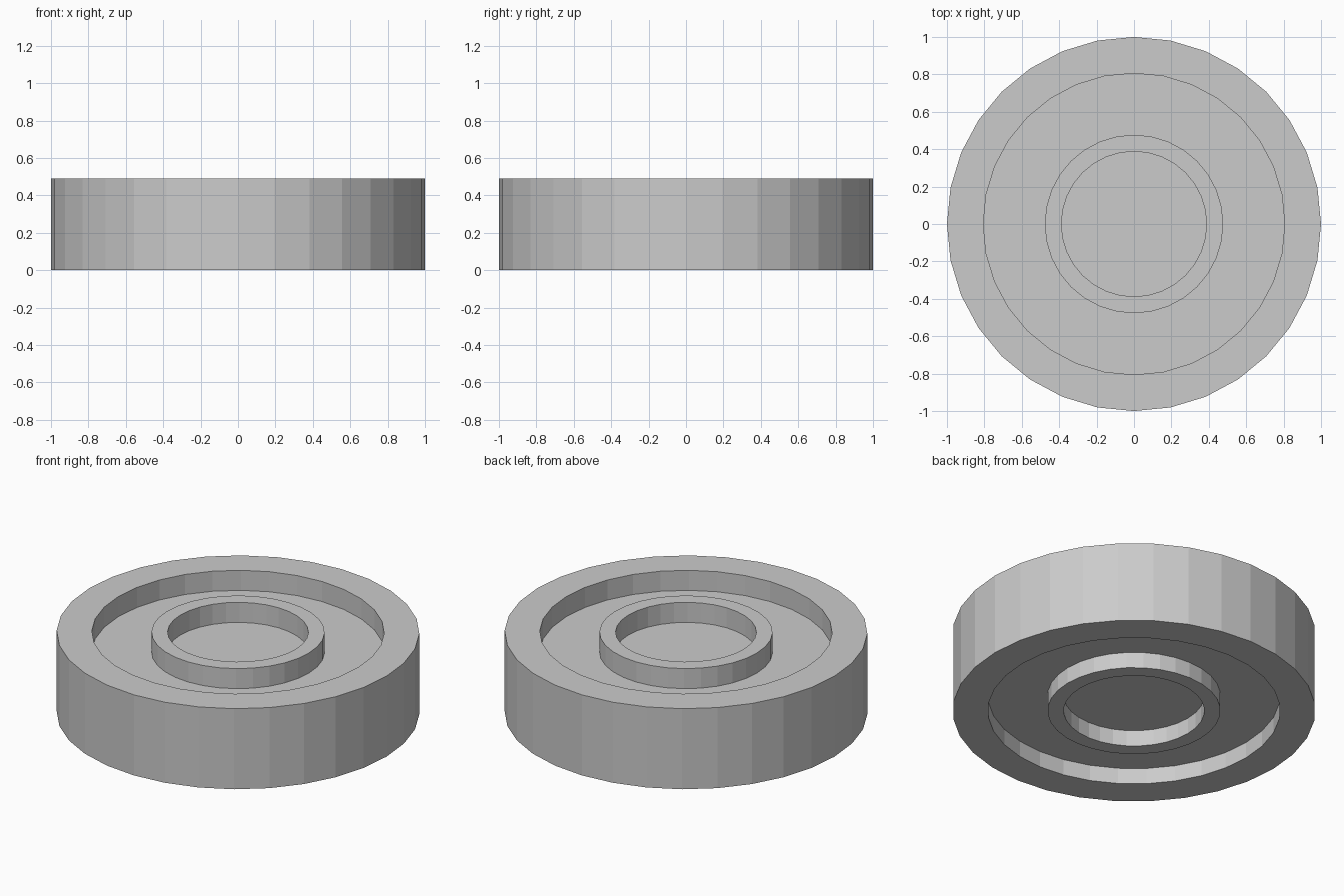
import bpy, bmesh
from math import cos, sin, tau

if "Cube" in bpy.data.objects:
    bpy.data.objects.remove(bpy.data.objects["Cube"])

SIDES = 32
HEIGHT = 0.49
FLOOR_TOP, FLOOR_BOTTOM = 0.368, 0.097   # web between the two recesses
R_OUTER, R_RIM, R_HUB, R_BORE = 1.0, 0.806, 0.477, 0.388


def lathe(name, profile):
    """Spin a profile (radius, z) that starts and ends on the axis."""
    bm = bmesh.new()
    rings = [[bm.verts.new((r * cos(tau * i / SIDES), r * sin(tau * i / SIDES), z))
              for i in range(SIDES)] for r, z in profile]
    for a, b in zip(rings, rings[1:]):
        for i in range(SIDES):
            j = (i + 1) % SIDES
            bm.faces.new((a[i], a[j], b[j], b[i]))
    # Flat discs close both ends
    bm.faces.new(rings[0][::-1])
    bm.faces.new(rings[-1])
    bmesh.ops.recalc_face_normals(bm, faces=bm.faces[:])
    mesh = bpy.data.meshes.new(name)
    bm.to_mesh(mesh)
    bm.free()
    obj = bpy.data.objects.new(name, mesh)
    bpy.context.collection.objects.link(obj)
    return obj


def recessed_side(edge_z, floor_z):
    """Bore floor, raised hub ring, annular groove and outer rim of one side."""
    return [(R_BORE, floor_z), (R_BORE, edge_z), (R_HUB, edge_z),
            (R_HUB, floor_z), (R_RIM, floor_z), (R_RIM, edge_z), (R_OUTER, edge_z)]


# Wheel: underside outwards, then the top side inwards
lathe("wheel", recessed_side(0, FLOOR_BOTTOM) + recessed_side(HEIGHT, FLOOR_TOP)[::-1])
